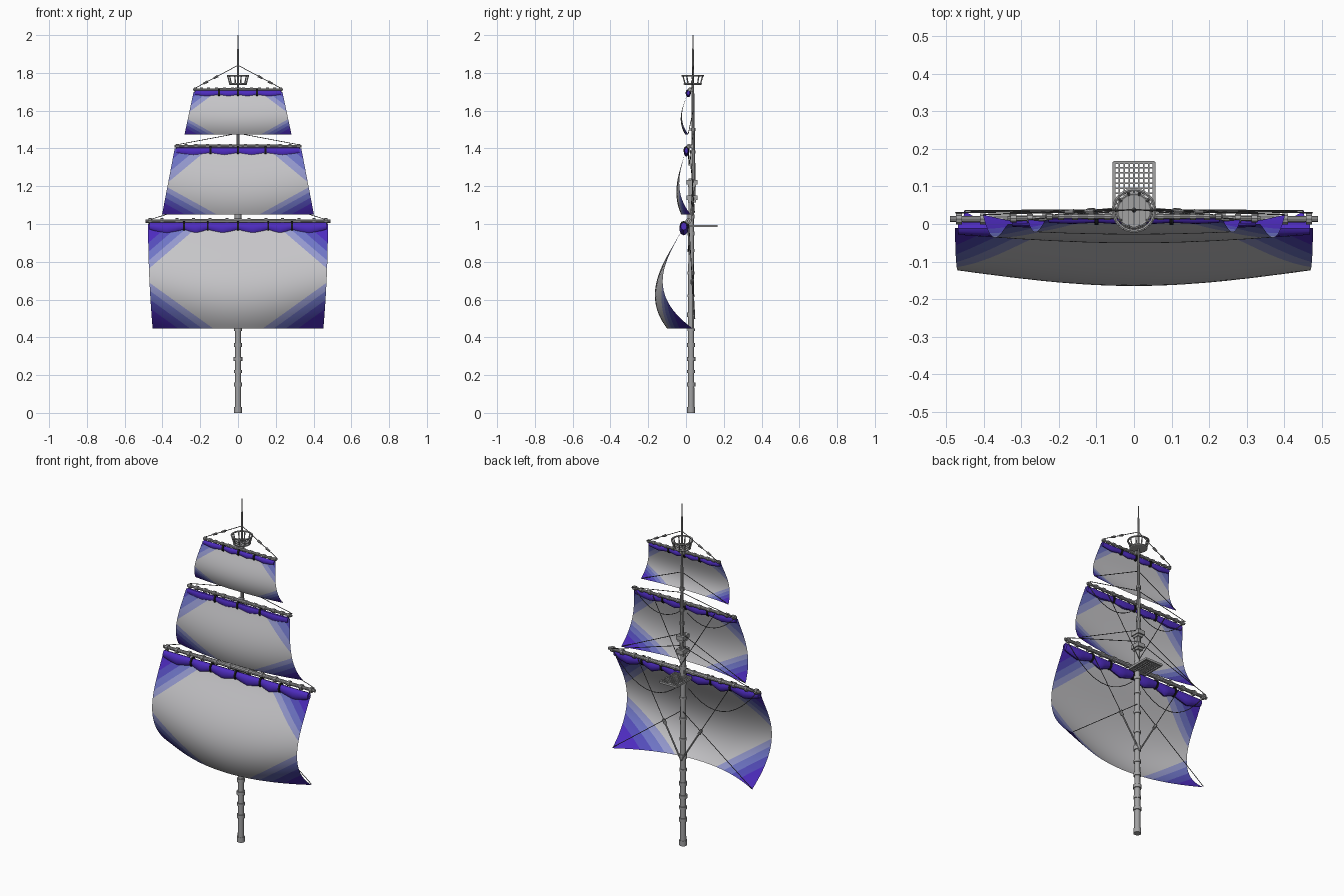
import bpy, bmesh, math
from mathutils import Vector, Matrix

cube = bpy.data.objects.get("Cube")
if cube:
    bpy.data.objects.remove(cube, do_unlink=True)


def material(name, rgb):
    m = bpy.data.materials.new(name)
    m.use_nodes = True
    m.diffuse_color = (*rgb, 1)
    m.node_tree.nodes["Principled BSDF"].inputs["Base Color"].default_value = (*rgb, 1)
    return m


wood = material("grey_wood", (.36, .36, .365))
rope = material("dark_rope", (.1, .1, .105))
black = material("black_strap", (.01, .01, .01))
canvas = material("pale_canvas", (.57, .565, .585))
purple = material("deep_purple", (.075, .025, .52))
violet = material("violet_band", (.09, .075, .5))
blue = material("blue_band", (.16, .18, .57))
lilac = material("lilac_band", (.3, .32, .62))
SAIL_MATS = [purple, violet, blue, lilac, canvas]
BANDS = (.42, .62, .82, 1)


def finish(bm, name, mats, smooth=True):
    me = bpy.data.meshes.new(name)
    bm.to_mesh(me)
    bm.free()
    for m in mats:
        me.materials.append(m)
    if smooth:
        me.shade_smooth()
        me.set_sharp_from_angle(angle=math.radians(35))
    ob = bpy.data.objects.new(name, me)
    bpy.context.collection.objects.link(ob)


def rod(bm, a, b, r1, r2=None, n=8):
    a, b = Vector(a), Vector(b)
    d = b - a
    mat = Matrix.Translation((a + b) / 2) @ d.to_track_quat('Z', 'Y').to_matrix().to_4x4()
    bmesh.ops.create_cone(bm, cap_ends=True, segments=n, radius1=r1,
                          radius2=r1 if r2 is None else r2, depth=d.length, matrix=mat)


def box(bm, centre, size):
    bmesh.ops.create_cube(bm, size=1, matrix=Matrix.Translation(centre) @ Matrix.Diagonal((*size, 1)))


def path(bm, pts, r, n=5):
    for a, b in zip(pts, pts[1:]):
        rod(bm, a, b, r, n=n)


def ring(bm, c, radius, r, n=24):
    path(bm, [(c[0] + radius * math.cos(i * math.tau / n), c[1] + radius * math.sin(i * math.tau / n), c[2])
              for i in range(n + 1)], r, 6)


def sag(a, b, drop, n=10):
    a, b = Vector(a), Vector(b)
    return [a.lerp(b, i / n) - Vector((0, 0, 4 * drop * (i / n) * (1 - i / n))) for i in range(n + 1)]


# Masts
MY = .032
bm = bmesh.new()
rod(bm, (0, .027, 0), (0, .027, 1.24), .017, .014, 12)
for z, h, r in [(.015, .03, .021), (.15, .02, .022), (.22, .015, .021), (.285, .02, .023),
                (.36, .02, .021), (.44, .015, .02), (.52, .025, .021), (.62, .015, .019),
                (.74, .015, .019), (.86, .015, .018), (.95, .02, .019), (1.04, .02, .018)]:
    rod(bm, (0, .027, z - h / 2), (0, .027, z + h / 2), r, n=12)
finish(bm, "lower_mast", [wood])

bm = bmesh.new()
rod(bm, (0, .04, 1.12), (0, .037, 1.52), .012, .009, 10)
rod(bm, (0, .037, 1.5), (0, .037, 1.85), .0075, .006, 10)
rod(bm, (0, .037, 1.85), (0, .037, 2), .006, .002, 8)
for z in (1.3, 1.38, 1.5):
    rod(bm, (0, .037, z - .008), (0, .037, z + .008), .014, n=10)
finish(bm, "upper_mast", [wood])

bm = bmesh.new()
for z in (1.14, 1.22):
    box(bm, (0, MY, z), (.045, .06, .024))
    box(bm, (0, MY, z - .018), (.034, .042, .014))
finish(bm, "mast_caps", [wood], False)

# Grating platform behind the lower mast
bm = bmesh.new()
for i in range(9):
    edge = i in (0, 8)
    w = .008 if edge else .004
    box(bm, (-.053 + i * .01325, .095, .99), (w, .14, .012 if edge else .006))
for j in range(11):
    edge = j in (0, 10)
    w = .008 if edge else .004
    box(bm, (0, .027 + j * .0136, .99), (.11, w, .012 if edge else .006))
finish(bm, "grating_platform", [wood], False)

# Lookout basket
bm = bmesh.new()
NY = .036
rod(bm, (0, NY, 1.737), (0, NY, 1.745), .044, n=24)
ring(bm, (0, NY, 1.742), .044, .005)
ring(bm, (0, NY, 1.785), .055, .005)
for i in range(10):
    c, s = math.cos(i * math.tau / 10), math.sin(i * math.tau / 10)
    rod(bm, (.043 * c, NY + .043 * s, 1.742), (.055 * c, NY + .055 * s, 1.785), .0035, n=6)
finish(bm, "lookout_basket", [wood])
bm = bmesh.new()
for i in range(-2, 3):
    x = i * .015
    box(bm, (x, NY, 1.7455), (.002, 2 * math.sqrt(.04 ** 2 - x * x), .002))
finish(bm, "basket_plank_gaps", [rope], False)


def yard(name, z, y, half, r):
    bm = bmesh.new()
    for s in (-1, 1):
        rod(bm, (0, y, z), (s * half, y, z), r, r * .65, 10)
        for f in (.12, .3, .48, .66, .82, .95):
            rod(bm, (s * (f * half - .008), y, z), (s * (f * half + .008), y, z), r * 1.2, n=10)
    box(bm, (0, (y + MY) / 2, z), (.03, abs(MY - y) + .01, .02))
    finish(bm, name, [wood])


def sail(name, top, foot, z0, z1, y0, corner, belly_foot, edge_k, mid_k, upper, lower, fade, nu=40, nv=28):
    """Billowed cloth, cut along straight colour bands around each corner."""
    bm = bmesh.new()
    rows = []
    for j in range(nv + 1):
        v = j / nv
        s = v ** 1.3
        half = top + (foot - top) * (v * v if foot < top else v)
        row = []
        for i in range(nu + 1):
            u = 2 * i / nu - 1
            c = 1 - u * u
            y = y0 + s * (corner + (belly_foot - corner) * c) - s * (1 - s) * (edge_k + (mid_k - edge_k) * c)
            row.append(bm.verts.new((u * half, y, z0 + (z1 - z0) * v)))
        rows.append(row)
    for a, b in zip(rows, rows[1:]):
        for i in range(nu):
            bm.faces.new((a[i], b[i], b[i + 1], a[i + 1]))

    # Each corner: half width, height, vertical direction, reach, first band shown
    corners = ((top, z0, -1, upper, fade), (foot, z1, 1, lower, 0))
    mid_z = (z0 + z1) / 2
    for w, zc, up, reach, start in corners:
        for side in (-1, 1):
            for t in BANDS:
                d = (t - start) / (1 - start)
                if d <= 0:
                    continue
                faces = [f for f in bm.faces if f.calc_center_median().x * side > 0
                         and (f.calc_center_median().z - mid_z) * up < 0]
                geom = faces + list({e for f in faces for e in f.edges}) + list({v for f in faces for v in f.verts})
                bmesh.ops.bisect_plane(bm, geom=geom, dist=1e-5, plane_co=(side * (w - d * reach[0]), 0, zc),
                                       plane_no=(-side / reach[0], 0, up / reach[1]))
    for f in bm.faces:
        p = f.calc_center_median()
        d = min(start + (1 - start) * ((w - abs(p.x)) / reach[0] + (p.z - zc) * up / reach[1])
                for w, zc, up, reach, start in corners)
        f.material_index = sum(d > t for t in BANDS)
    finish(bm, name, SAIL_MATS)


def loft(bm, sections, n=12):
    """Elliptical sections (x, y, z, half depth, half height) skinned along x."""
    loops = [[bm.verts.new((x, y + dy * math.cos(k * math.tau / n), z + dz * math.sin(k * math.tau / n)))
              for k in range(n)] for x, y, z, dy, dz in sections]
    faces = [bm.faces.new((a[k], a[(k + 1) % n], b[(k + 1) % n], b[k]))
             for a, b in zip(loops, loops[1:]) for k in range(n)]
    faces += [bm.faces.new(loops[0]), bm.faces.new(loops[-1][::-1])]
    bmesh.ops.recalc_face_normals(bm, faces=faces)


def furl(name, half, straps, y, top, depth, low, high):
    """Gathered cloth under a yard, pinched at the straps."""
    stops = [-half] + straps + [half]
    sections = []
    for a, b in zip(stops, stops[1:]):
        for i in range(8):
            t = i / 8
            f = (1 - abs(2 * t - 1)) ** .8
            h = (low + (high - low) * f) / 2
            sections.append((a + (b - a) * t, y, top - h, depth * (.7 + .3 * f), h))
    sections.append((half, y, top - low / 2, depth * .7, low / 2))
    bm = bmesh.new()
    loft(bm, sections)
    finish(bm, name, [purple])
    bm = bmesh.new()
    for x in straps:
        h = low / 2 + .008
        loft(bm, [(x + o, y, top - low / 2, depth * .7 + .006, h) for o in (-.005, .005)])
    finish(bm, name + "_straps", [black])


yard("main_yard", 1.015, .013, .49, .013)
yard("middle_yard", 1.412, .015, .337, .010)
yard("top_yard", 1.712, .02, .237, .008)

sail("main_sail", .476, .452, 1.0, .447, -.01, .045, -.09, .54, .42, (.28, .24), (.32, .23), 0)
sail("middle_sail", .335, .402, 1.4, 1.05, 0, .025, -.025, .19, .15, (.18, .15), (.29, .16), .45)
sail("top_sail", .235, .283, 1.7, 1.475, .01, .002, -.015, .13, .12, (.12, .09), (.16, .09), .45)

furl("main_furl", .468, [-.285, -.16, 0, .16, .285], -.012, 1.008, .023, .04, .068)
furl("middle_furl", .325, [-.145, 0, .145], .002, 1.405, .013, .032, .048)
furl("top_furl", .228, [-.1, 0, .1], .012, 1.706, .012, .024, .035)

# Rigging: lifts, sheets, braces and slack lines, mirrored left and right
bm = bmesh.new()
blocks = bmesh.new()
R = .002
for s in (-1, 1):
    for x, z, peak in ((.235, 1.715, 1.84), (.33, 1.418, 1.48), (.475, 1.02, 1.17)):
        path(bm, [(0, .038, peak), (s * x, .03, z)], R)
    for x, y, z, mz in ((.45, .035, .452, .79), (.4, .025, 1.052, 1.24), (.28, .012, 1.477, 1.6)):
        path(bm, [(s * x, y, z), (0, .038, mz)], R)
    path(bm, [(0, .045, .5), (s * .3, .015, 1.0)], R)
    path(bm, [(0, .045, 1.06), (s * .2, .02, 1.4)], R)
    path(bm, sag((s * .46, .01, 1.0), (s * .03, .02, .92), .12), R)
    path(bm, sag((s * .32, .012, 1.4), (s * .02, .02, 1.36), .07), R)
    for f in (.45, .68):
        a, b = Vector((0, .038, 1.84)), Vector((s * .235, .03, 1.715))
        rod(blocks, a.lerp(b, f), a.lerp(b, f + .1), .007, .005, 8)
    a, b = Vector((0, .045, .5)), Vector((s * .3, .015, 1.0))
    rod(blocks, a.lerp(b, .36), a.lerp(b, .41), .009, n=8)
    rod(blocks, a, a.lerp(b, .36), .0045, n=6)
finish(bm, "rigging_lines", [rope])
finish(blocks, "rigging_blocks", [wood])
